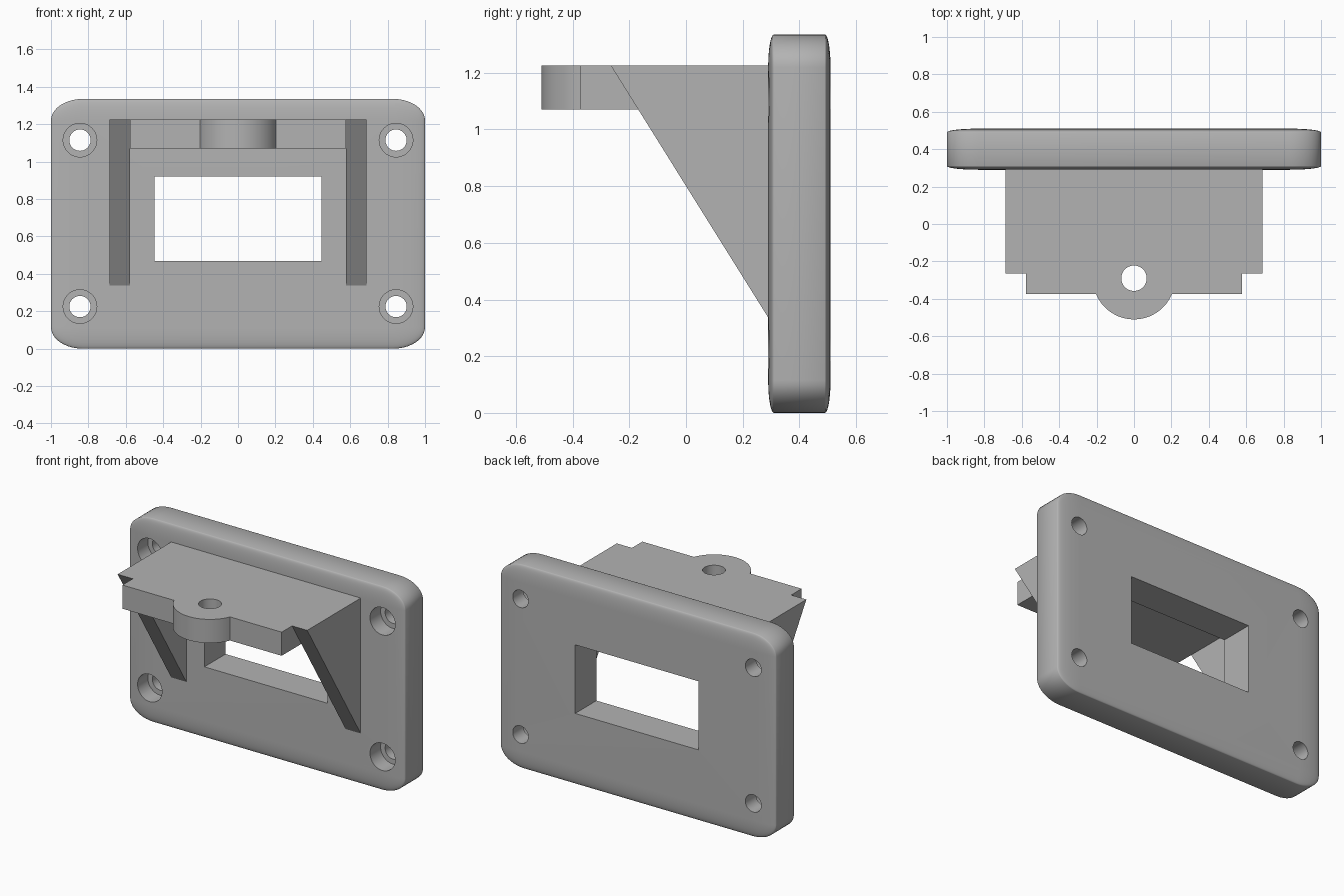
import bpy, bmesh
from math import sin, cos, pi, asin, radians

default = bpy.data.objects.get("Cube")
if default:
    bpy.data.objects.remove(default, do_unlink=True)

grey = bpy.data.materials.new("plain grey")
grey.use_nodes = True
COLOUR = (0.45, 0.45, 0.45, 1)
grey.diffuse_color = COLOUR
grey.node_tree.nodes["Principled BSDF"].inputs["Base Color"].default_value = COLOUR


def loft(name, rings):
    """Skin closed rings of points and cap both ends."""
    bm = bmesh.new()
    loops = [[bm.verts.new(p) for p in ring] for ring in rings]
    n = len(loops[0])
    for a, b in zip(loops, loops[1:]):
        for i in range(n):
            bm.faces.new((a[i], a[(i + 1) % n], b[(i + 1) % n], b[i]))
    bm.faces.new(loops[0])
    bm.faces.new(loops[-1])
    bmesh.ops.remove_doubles(bm, verts=bm.verts, dist=0.0001)
    bmesh.ops.recalc_face_normals(bm, faces=bm.faces)
    mesh = bpy.data.meshes.new(name)
    bm.to_mesh(mesh)
    bm.free()
    mesh.materials.append(grey)
    obj = bpy.data.objects.new(name, mesh)
    bpy.context.collection.objects.link(obj)
    return obj


def circle(r, n=40):
    return [(r * cos(2 * pi * i / n), r * sin(2 * pi * i / n)) for i in range(n)]


def prism_y(name, outline, y0, y1):
    return loft(name, [[(x, y, z) for x, z in outline] for y in (y0, y1)])


def prism_z(name, outline, z0, z1):
    return loft(name, [[(x, y, z) for x, y in outline] for z in (z0, z1)])


def activate(obj):
    bpy.ops.object.select_all(action='DESELECT')
    obj.select_set(True)
    bpy.context.view_layer.objects.active = obj


def cut(target, cutter):
    cutter.hide_render = True
    activate(target)
    mod = target.modifiers.new("cut", 'BOOLEAN')
    mod.operation, mod.solver, mod.object = 'DIFFERENCE', 'EXACT', cutter
    bpy.ops.object.modifier_apply(modifier=mod.name)
    bpy.data.objects.remove(cutter, do_unlink=True)


def smooth(obj, degrees):
    activate(obj)
    bpy.ops.object.shade_smooth_by_angle(angle=radians(degrees))


# Back plate with flattened, rounded edges
FRONT, BACK, HEIGHT = 0.29, 0.51, 1.335
RX, RY, RZ, STEPS = 0.17, 0.02, 0.115, 10


def plate_ring(y, scale):
    ring = []
    for quarter, (sx, sz) in enumerate([(1, 1), (-1, 1), (-1, -1), (1, -1)]):
        for i in range(STEPS + 1):
            a = pi / 2 * (quarter + i / STEPS)
            ring.append((sx * (1 - RX) + RX * scale * cos(a), y,
                         HEIGHT / 2 + sz * (HEIGHT / 2 - RZ) + RZ * scale * sin(a)))
    return ring


turns = [pi / 2 * i / STEPS for i in range(STEPS + 1)]
rings = [plate_ring(FRONT + RY * (1 - cos(t)), sin(t)) for t in turns]
rings += [plate_ring(BACK - RY * (1 - cos(t)), sin(t)) for t in reversed(turns)]
plate = loft("back_plate", rings)

# Window and four counterbored screw holes
cut(plate, prism_y("window_cutter",
                   [(-0.447, 0.47), (0.447, 0.47), (0.447, 0.92), (-0.447, 0.92)], 0, 1))
for x in (-0.845, 0.845):
    for z in (0.225, 1.115):
        for radius, y0, y1 in ((0.09, 0.1, 0.40), (0.057, 0.1, 0.8)):
            cut(plate, prism_y("hole_cutter",
                               [(x + a, z + b) for a, b in circle(radius)], y0, y1))
smooth(plate, 38)

# Shelf with a rounded tab and a pin hole
TOP, UNDER, EDGE, HALF = 1.225, 1.07, -0.373, 0.578
TAB_Y, TAB_R = -0.29, 0.22
start = asin((EDGE - TAB_Y) / TAB_R)
arc = [start + (-pi - 2 * start) * i / 24 for i in range(25)]
outline = [(-HALF, EDGE), (-HALF, FRONT + 0.004), (HALF, FRONT + 0.004), (HALF, EDGE)]
outline += [(TAB_R * cos(a), TAB_Y + TAB_R * sin(a)) for a in arc]
shelf = prism_z("shelf", outline, UNDER, TOP)
cut(shelf, prism_z("pin_cutter", [(a, TAB_Y + b) for a, b in circle(0.068)], 1, 1.4))
smooth(shelf, 30)

# Triangular side gussets
side = [(-0.265, TOP), (FRONT + 0.004, TOP), (FRONT + 0.004, 0.33)]
for name, s in (("left_gusset", 1), ("right_gusset", -1)):
    loft(name, [[(s * x, y, z) for y, z in side] for x in (HALF, 0.688)])
